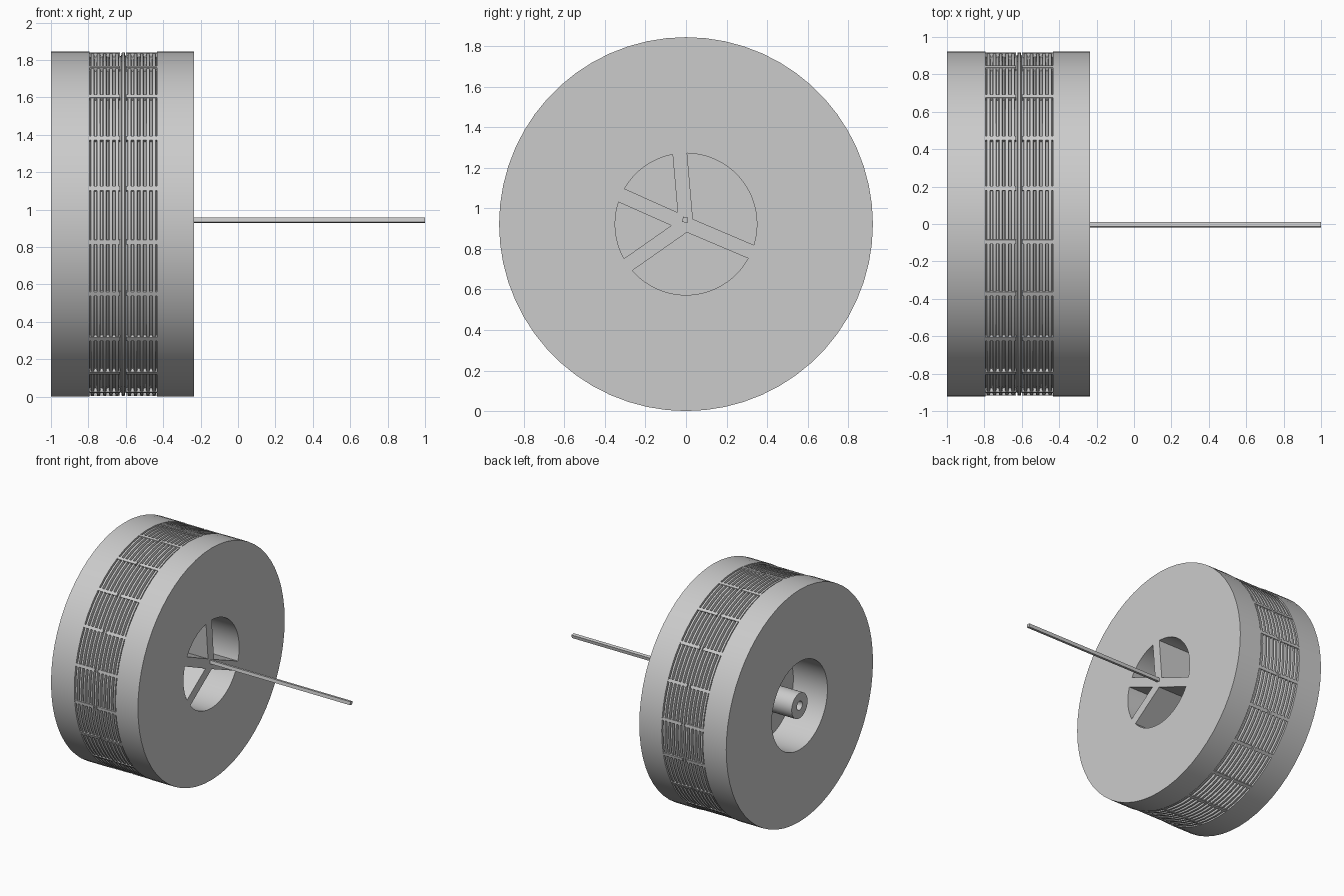
import bpy, bmesh, math
from mathutils import Matrix, Vector

if "Cube" in bpy.data.objects:
    bpy.data.objects.remove(bpy.data.objects["Cube"], do_unlink=True)

R = 0.9225                       # wheel radius and axle height
CENTRE = Matrix.Translation((0, 0, R))

grey = bpy.data.materials.new("plain_grey")
grey.use_nodes = True
grey.diffuse_color = (0.6, 0.6, 0.6, 1)
grey.node_tree.nodes["Principled BSDF"].inputs["Base Color"].default_value = (0.6, 0.6, 0.6, 1)


def finish(name, bm, smooth=False):
    bmesh.ops.remove_doubles(bm, verts=bm.verts, dist=1e-5)
    bmesh.ops.recalc_face_normals(bm, faces=bm.faces)
    mesh = bpy.data.meshes.new(name)
    bm.to_mesh(mesh)
    bm.free()
    mesh.materials.append(grey)
    obj = bpy.data.objects.new(name, mesh)
    bpy.context.collection.objects.link(obj)
    if smooth:
        bpy.ops.object.select_all(action="DESELECT")
        obj.select_set(True)
        bpy.context.view_layer.objects.active = obj
        bpy.ops.object.shade_smooth_by_angle(angle=math.radians(25))
    return obj


def revolve(name, profile, steps=60, closed=False):
    """Spin (x, radius) points about the wheel axis."""
    bm = bmesh.new()
    verts = [bm.verts.new((x, 0, r + R)) for x, r in profile]
    edges = [bm.edges.new(p) for p in zip(verts, verts[1:])]
    if closed:
        edges.append(bm.edges.new((verts[-1], verts[0])))
    bmesh.ops.spin(bm, geom=verts + edges, cent=(0, 0, R), axis=(1, 0, 0),
                   angle=math.tau, steps=steps)
    return finish(name, bm, True)


def add_box(bm, lo, hi, matrix):
    lo, hi = Vector(lo), Vector(hi)
    size = Matrix.Diagonal((*(hi - lo), 1))
    bmesh.ops.create_cube(bm, size=1, matrix=matrix @ Matrix.Translation((lo + hi) / 2) @ size)


# Wheel body: plain shoulders with a ribbed tread between them
X0, X1, T0, T1 = -1.0, -0.235, -0.795, -0.432
HOLE = 0.35
ribs = 11
pitch = (T1 - T0) / ribs
profile = [(X0, HOLE), (X0, R), (T0, R), (T0, 0.9)]
for i in range(ribs):
    x = T0 + pitch * i
    profile += [(x + pitch * f, r) for f, r in ((.15, .9), (.27, .918), (.73, .918), (.85, .9))]
profile += [(T1, 0.9), (T1, R), (X1, R), (X1, HOLE)]
revolve("wheel_body", profile, closed=True)

# Web across the bore, with the hub and its socket on the outer side
WEB0, WEB1 = -0.70, -0.55
revolve("web_and_hub", [(WEB1, 0), (WEB1, HOLE), (WEB0, HOLE), (WEB0, 0.1),
                        (X0, 0.1), (X0, 0.035), (-0.9, 0.035), (-0.9, 0)])

# Tread cross bars, each split in the middle
bm = bmesh.new()
for i in range(20):
    turn = CENTRE @ Matrix.Rotation(math.radians(6 + 18 * i), 4, "X")
    for a, b in ((T0, -0.63), (-0.6, T1)):
        add_box(bm, (a, -0.921, -0.012), (b, -0.89, 0.012), turn)
finish("tread_cross_bars", bm)

# Four spokes between the web and the inner face
bm = bmesh.new()
for degrees in (95, 156, 215, -23):
    turn = CENTRE @ Matrix.Rotation(math.radians(degrees), 4, "X")
    add_box(bm, (WEB1 - 0.01, 0, -0.036), (X1, HOLE + 0.005, 0.036), turn)
finish("spokes", bm)

# Thin square axle rod
bm = bmesh.new()
add_box(bm, (WEB1, -0.013, -0.013), (1, 0.013, 0.013),
        Matrix.Translation((0, -0.004, 0.944)) @ Matrix.Rotation(math.radians(-10), 4, "X"))
finish("axle_rod", bm)
